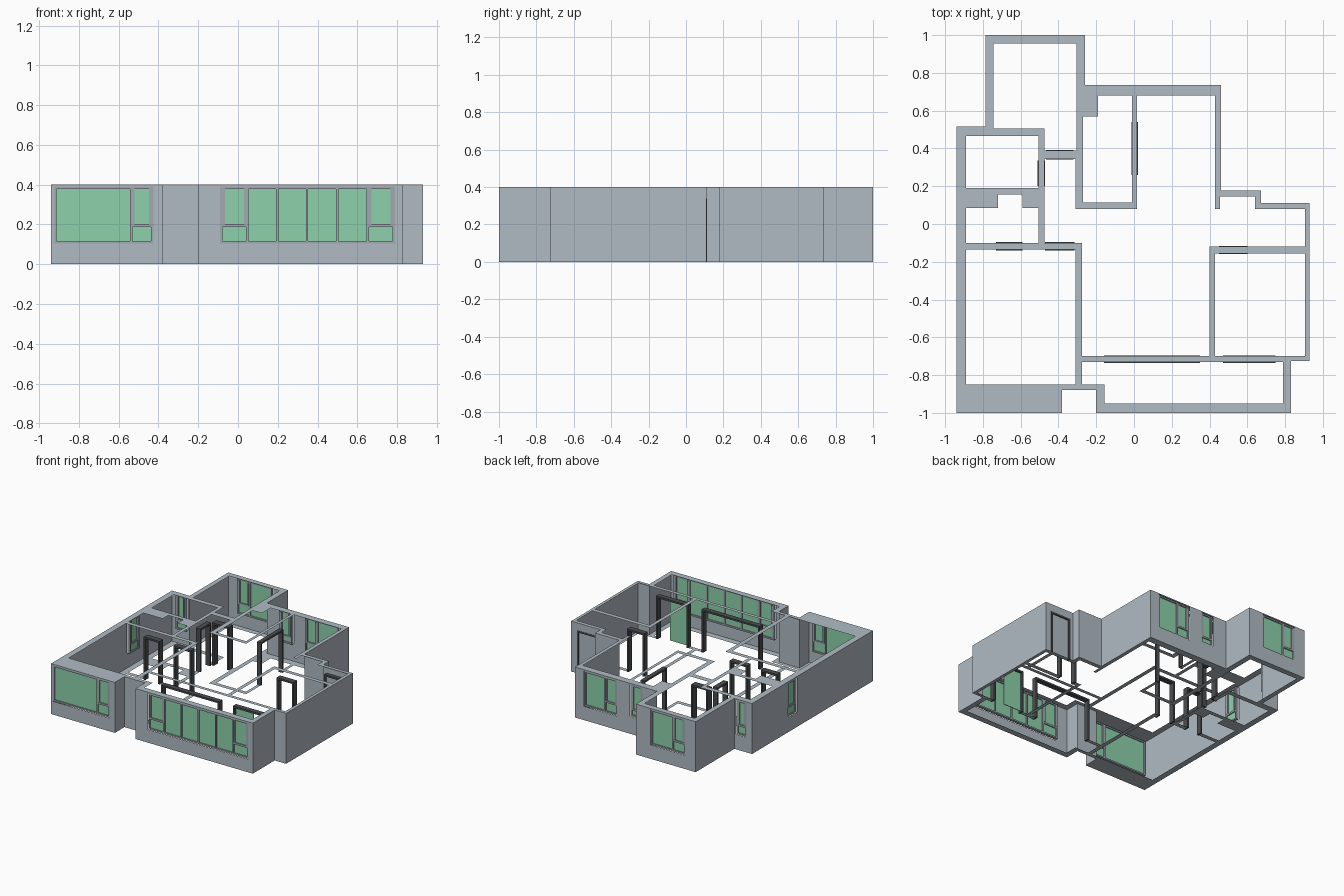
import bpy, bmesh
from mathutils import Vector

if "Cube" in bpy.data.objects:
    bpy.data.objects.remove(bpy.data.objects["Cube"])

H = 0.4      # wall height
DOOR = 0.34  # door height


def material(name, rgb):
    m = bpy.data.materials.new(name)
    m.diffuse_color = (*rgb, 1)
    m.use_nodes = True
    m.node_tree.nodes["Principled BSDF"].inputs["Base Color"].default_value = m.diffuse_color
    return m


WALL = material("wall_grey", (0.44, 0.50, 0.55))
FRAME = material("window_frame_grey", (0.36, 0.40, 0.44))
DARK = material("door_frame_dark", (0.07, 0.075, 0.08))
GLASS = material("green_glass", (0.27, 0.64, 0.41))


def make(name, bm, mat):
    me = bpy.data.meshes.new(name)
    bm.to_mesh(me)
    bm.free()
    me.materials.append(mat)
    ob = bpy.data.objects.new(name, me)
    bpy.context.collection.objects.link(ob)
    return ob


def rect(x0, y0, x1, y1):
    return [(x0, y0), (x1, y0), (x1, y1), (x0, y1)]


def punch(bm, lo, hi):
    """Cut a box-shaped opening in single-sided faces."""
    for axis in range(3):
        no = Vector((0, 0, 0))
        no[axis] = 1
        for v in (lo[axis], hi[axis]):
            bmesh.ops.bisect_plane(bm, geom=bm.verts[:] + bm.edges[:] + bm.faces[:],
                                   dist=1e-5, plane_co=no * v, plane_no=no)
    gone = [f for f in bm.faces
            if all(lo[i] < f.calc_center_median()[i] < hi[i] for i in range(3))]
    bmesh.ops.delete(bm, geom=gone, context='FACES')


def along(axis, a, d, z):
    return (a, d, z) if axis == 'x' else (d, a, z)


def add_box(bm, axis, a0, a1, d0, d1, z0, z1):
    p, q = Vector(along(axis, a0, d0, z0)), Vector(along(axis, a1, d1, z1))
    vs = bmesh.ops.create_cube(bm, size=1)['verts']
    for v in vs:
        v.co = Vector([(p[i] + q[i]) / 2 + v.co[i] * abs(q[i] - p[i]) for i in range(3)])


# Floor plan: outline (clockwise) and the rooms cut out of it
outline = [(-.785, 1), (-.26, 1), (-.26, .735), (.46, .735), (.46, .178), (.673, .178),
           (.673, .11), (.93, .11), (.93, -.725), (.83, -.725), (.83, -1), (-.2, -1),
           (-.2, -.88), (-.38, -.88), (-.38, -1), (-.94, -1), (-.94, .515), (-.785, .515)]
rooms = [
    [(-.745, .955), (-.305, .955), (-.305, .39), (-.475, .39), (-.475, .505), (-.745, .505)],
    rect(-.89, .19, -.505, .465),
    [(-.89, -.1), (-.89, .085), (-.72, .085), (-.72, .155), (-.59, .155), (-.59, .085),
     (-.505, .085), (-.505, -.1)],
    [(-.475, .345), (-.31, .345), (-.31, .08), (.015, .08), (.015, .68), (.43, .68),
     (.43, .08), (.455, .08), (.455, .145), (.64, .145), (.64, .08), (.905, .08),
     (.905, -.12), (.4, -.12), (.4, -.7), (-.275, -.7), (-.275, -.1), (-.475, -.1)],
    [(-.27, .57), (-.19, .57), (-.19, .68), (-.01, .68), (-.01, .115), (-.27, .115)],
    rect(-.89, -.85, -.31, -.135),
    rect(.43, -.7, .905, -.155),
    [(-.275, -.73), (.79, -.73), (.79, -.95), (-.155, -.95), (-.155, -.85), (-.275, -.85)],
]

# Windows: name, axis, wall plane, inward sign, start, end, sill, mullions, split panes
windows = [
    ("bedroom_window", 'x', -1, 1, -.925, -.425, .105, [-.538], [1]),
    ("balcony_window", 'x', -1, 1, -.09, .79, .105, [.047, .197, .347, .5, .653], [0, 5]),
    ("back_room_window", 'x', 1, -1, -.69, -.39, .11, [-.58], [0]),
    ("kitchen_window", 'x', .735, -1, .09, .38, .11, [.2], [0]),
    ("bath_window", 'x', .735, -1, -.135, -.025, .14, [], [0]),
    ("side_bath_window", 'x', .515, -1, -.89, -.80, .12, [], [0]),
    ("left_window", 'y', -.94, 1, -.05, .07, .12, [], [0]),
]
ZT = .39

# Doors: name, axis, wall centre line, start, end, wall half thickness
doors = [
    ("ensuite_door", 'x', -.118, -.73, -.59, .022),
    ("bedroom_door", 'x', -.118, -.47, -.315, .022),
    ("guest_door", 'x', -.138, .45, .60, .022),
    ("balcony_slider", 'x', -.715, -.16, .35, .02),
    ("guest_slider", 'x', -.715, .47, .75, .02),
    ("back_room_door", 'x', .367, -.465, -.32, .026),
    ("bath_door", 'y', -.49, .20, .335, .02),
    ("kitchen_door", 'y', .003, .26, .54, .017),
]


def cap(z):
    bm = bmesh.new()
    for loop in [outline] + rooms:
        vs = [bm.verts.new((x, y, z)) for x, y in loop]
        for i, v in enumerate(vs):
            bm.edges.new((v, vs[i - 1]))
    bmesh.ops.triangle_fill(bm, edges=bm.edges[:], use_beauty=True, normal=(0, 0, 1))
    bm.normal_update()
    for f in bm.faces:
        if (f.normal.z > 0) != (z > 0):
            f.normal_flip()
    return bm


# Wall tops, and wall footprints interrupted at the doorways
make("wall_tops", cap(H), WALL)
bm = cap(0)
for name, axis, c, a0, a1, t in doors:
    lo, hi = along(axis, a0, c - t - .01, -.1), along(axis, a1, c + t + .01, .1)
    punch(bm, lo, hi)
make("wall_footprints", bm, WALL)

# Outer shell with window and entrance openings
bm = bmesh.new()
for i, p in enumerate(outline):
    q = outline[(i + 1) % len(outline)]
    bm.faces.new([bm.verts.new(c) for c in ((*q, 0), (*p, 0), (*p, H), (*q, H))])
bmesh.ops.remove_doubles(bm, verts=bm.verts[:], dist=1e-4)
for name, axis, c, s, a0, a1, z0, mull, split in windows:
    punch(bm, along(axis, a0, c - .01, z0), along(axis, a1, c + .01, ZT))
punch(bm, (.70, .10, -.1), (.88, .12, DOOR))
make("outer_walls", bm, WALL)

# Window frames with glass panes
W = .012
for name, axis, c, s, a0, a1, z0, mull, split in windows:
    f, g = bmesh.new(), bmesh.new()
    d0, d1 = c + s * .004, c + s * .026
    cuts = [a0 + W / 2] + mull + [a1 - W / 2]
    for a in cuts:
        add_box(f, axis, a - W / 2, a + W / 2, d0, d1, z0, ZT)
    for z in (z0, ZT - W):
        add_box(f, axis, a0, a1, d0, d1, z, z + W)
    for i in split:
        l, r = cuts[i], cuts[i + 1]
        add_box(f, axis, l, r, d0, d1, .188, .202)
        # opening sash around the upper pane
        for a in (l + W, r - W):
            add_box(f, axis, a - .006, a + .006, d0 + s * .003, d1 + s * .004, .2, ZT - W)
    add_box(g, axis, a0 + W / 2, a1 - W / 2, c + s * .013, c + s * .018, z0 + W / 2, ZT - W / 2)
    make(name + "_frame", f, FRAME)
    make(name + "_glass", g, GLASS)

# Interior door frames
for name, axis, c, a0, a1, t in doors:
    bm = bmesh.new()
    for a in (a0, a1 - .014):
        add_box(bm, axis, a, a + .014, c - t, c + t, 0, DOOR)
    add_box(bm, axis, a0, a1, c - t, c + t, DOOR - .014, DOOR)
    make(name + "_frame", bm, DARK)

# Glass leaf of the guest slider
bm = bmesh.new()
add_box(bm, 'x', .485, .64, -.718, -.712, .01, DOOR - .014)
make("guest_slider_glass", bm, GLASS)

# Entrance door: frame and leaf
bm = bmesh.new()
for a in (.70, .866):
    add_box(bm, 'x', a, a + .014, .08, .112, 0, DOOR)
add_box(bm, 'x', .70, .88, .08, .112, DOOR - .014, DOOR)
make("entrance_frame", bm, DARK)
bm = bmesh.new()
add_box(bm, 'x', .714, .866, .09, .102, 0, DOOR - .014)
make("entrance_door", bm, WALL)
